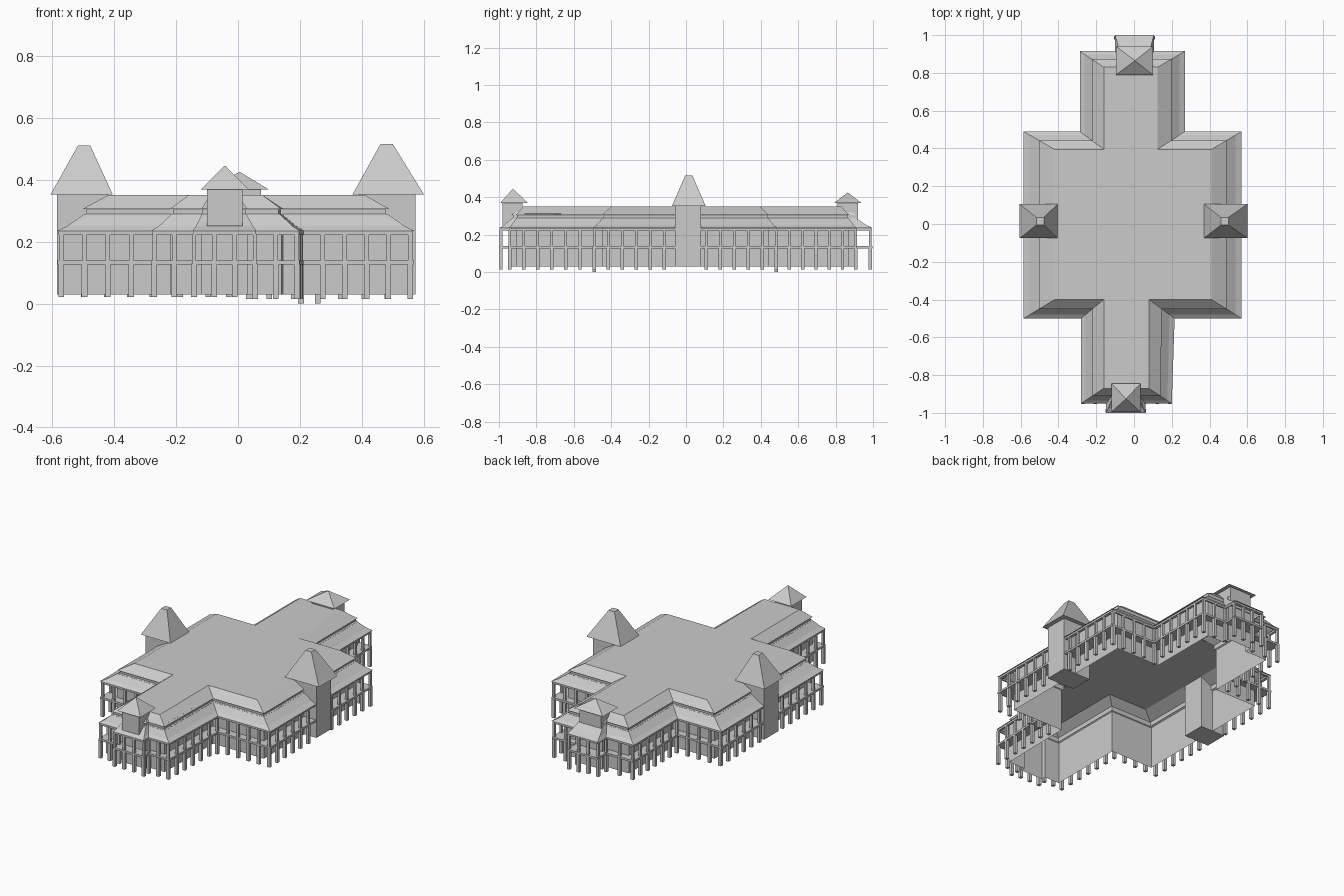
import bpy, bmesh
from mathutils import Vector

if "Cube" in bpy.data.objects:
    bpy.data.objects.remove(bpy.data.objects["Cube"])


def cross(xw, xe, ys, yn, sw, se, se2, ss, nw, ne, nn, pw, pe, ps, qw, qe, qn):
    # cross-shaped plan with a small porch bump on each end, counter-clockwise
    return [Vector(p) for p in (
        (sw, ss), (pw, ss), (pw, ps), (pe, ps), (pe, ss), (se, ss), (se2, ys),
        (xe, ys), (xe, yn), (ne, yn), (ne, nn), (qe, nn), (qe, qn), (qw, qn),
        (qw, nn), (nw, nn), (nw, yn), (xw, yn), (xw, ys), (sw, ys))]


EAVE = cross(-.585, .57, -.50, .49, -.28, .20, .215, -.95, -.287, .27, .915,
             -.147, .06, -1.0, -.10, .105, 1.0)
TOP = cross(-.42, .41, -.40, .395, -.16, .08, .08, -.87, -.16, .125, .83,
            -.09, .0, -.87, -.05, .06, .83)


def ring(t, z):
    # plan between the eave (0) and the flat roof edge (1), at height z
    return [(*a.lerp(b, t), z) for a, b in zip(EAVE, TOP)]


def rect(x0, x1, y0, y1, z):
    return [(x0, y0, z), (x1, y0, z), (x1, y1, z), (x0, y1, z)]


def finish(name, bm):
    me = bpy.data.meshes.new(name)
    bm.to_mesh(me)
    bm.free()
    ob = bpy.data.objects.new(name, me)
    bpy.context.collection.objects.link(ob)
    return ob


def loft(name, rings, bottom=False, top=False, closed=False):
    bm = bmesh.new()
    vs = [[bm.verts.new(p) for p in r] for r in rings]
    pairs = list(zip(vs, vs[1:]))
    if closed:
        pairs.append((vs[-1], vs[0]))
    n = len(rings[0])
    for a, b in pairs:
        for i in range(n):
            j = (i + 1) % n
            bm.faces.new((a[i], a[j], b[j], b[i]))
    if bottom:
        bm.faces.new(vs[0][::-1])
    if top:
        bm.faces.new(vs[-1])
    return finish(name, bm)


def band(name, t0, t1, z0, z1):
    loft(name, [ring(t0, z0), ring(t0, z1), ring(t1, z1), ring(t1, z0)], closed=True)


# hollow outer walls, open underneath
loft("walls", [ring(.5, .03), ring(.5, .285)])

# balcony floor, beam under the eave
band("balcony_deck", .01, .5, .127, .139)
band("eave_beam", .03, .14, .222, .234)

# lower sloping roof, short wall band, upper roof with flat top
loft("lower_roof", [ring(0, .235), ring(.2, .25), ring(.55, .29)])
loft("roof_band", [ring(.58, .285), ring(.58, .312)])
loft("upper_roof", [ring(.5, .305), ring(1, .35)], top=True)

# two storeys of posts around the balcony
bm = bmesh.new()


def add_box(x0, x1, y0, y1, z0, z1):
    a = [bm.verts.new(p) for p in rect(x0, x1, y0, y1, z0)]
    b = [bm.verts.new(p) for p in rect(x0, x1, y0, y1, z1)]
    bm.faces.new(a[::-1])
    bm.faces.new(b)
    for i in range(4):
        j = (i + 1) % 4
        bm.faces.new((a[i], a[j], b[j], b[i]))


path = [Vector(p[:2]) for p in ring(.085, 0)]
deep = (6, 9)       # inner corners whose posts reach the lowest ground
for k, a in enumerate(path):
    b = path[(k + 1) % len(path)]
    n = max(1, round((b - a).length / .077))
    for i in range(n):
        p = a.lerp(b, i / n)
        if abs(p.x) > .4 and -.08 < p.y < .1:
            continue
        foot = 0 if k in deep and i == 0 else .014 if p.x > 0 else .022
        add_box(p.x - .009, p.x + .009, p.y - .009, p.y + .009, foot, .13)
        add_box(p.x - .007, p.x + .007, p.y - .007, p.y + .007, .135, .225)
finish("balcony_posts", bm)

# side towers with steep truncated roofs
for side, x0, x1, c, zt in (("left", -.585, -.42, -.497, .51), ("right", .39, .573, .48, .515)):
    loft(side + "_tower", [rect(x0, x1, -.06, .08, .03), rect(x0, x1, -.06, .08, .36)],
         bottom=True, top=True)
    e0, e1 = (-.605, -.405) if side == "left" else (.37, .60)
    loft(side + "_tower_roof", [rect(e0, e1, -.075, .105, .353),
                                rect(c - .02, c + .02, -.005, .035, zt)], bottom=True, top=True)

# end turrets with pointed roofs
for end, bx, by, rx, ry, apex in (
        ("front", (-.10, .015), (-.98, -.875), (-.12, .035), (-.995, -.845), (-.042, -.925, .445)),
        ("back", (-.07, .075), (.81, .92), (-.095, .10), (.79, .94), (.005, .865, .425))):
    loft(end + "_turret", [rect(*bx, *by, .25), rect(*bx, *by, .375)], bottom=True, top=True)
    x, y, z = apex
    loft(end + "_turret_roof", [rect(*rx, *ry, .368), rect(x - .001, x + .001, y - .001, y + .001, z)],
         bottom=True, top=True)
